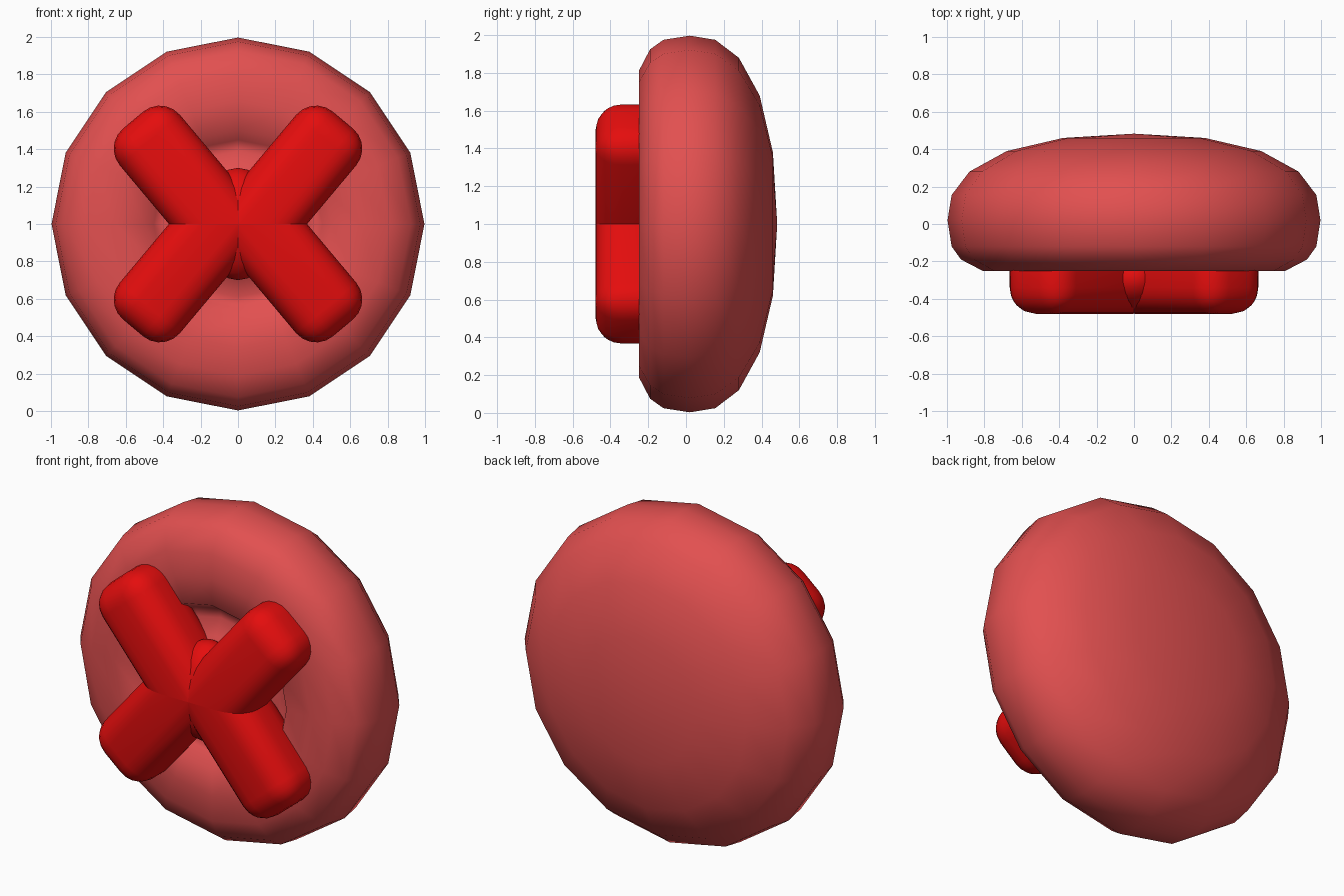
import bpy, bmesh, math
from mathutils import Matrix, Vector

if "Cube" in bpy.data.objects:
    bpy.data.objects.remove(bpy.data.objects["Cube"])


def material(name, rgb):
    m = bpy.data.materials.new(name)
    m.diffuse_color = (*rgb, 1)
    m.use_nodes = True
    m.node_tree.nodes["Principled BSDF"].inputs["Base Color"].default_value = m.diffuse_color
    return m


pale_red = material("pale red", (0.76, 0.08, 0.08))
bright_red = material("bright red", (0.78, 0.004, 0.004))


def add_object(name, bm, mat):
    bmesh.ops.recalc_face_normals(bm, faces=bm.faces)
    mesh = bpy.data.meshes.new(name)
    for f in bm.faces:
        f.smooth = True
    bm.to_mesh(mesh)
    bm.free()
    mesh.materials.append(mat)
    ob = bpy.data.objects.new(name, mesh)
    bpy.context.collection.objects.link(ob)
    return ob


# Domed disc: (radius, y) profile spun around the y axis in 16 sides
profile = [(0, -0.30), (0.18, -0.27), (0.30, -0.21), (0.39, -0.16), (0.45, -0.17),
           (0.50, -0.25), (0.66, -0.25), (0.81, -0.25), (0.925, -0.19), (0.975, -0.12),
           (0.997, 0.02), (0.975, 0.155), (0.88, 0.28), (0.68, 0.39), (0.38, 0.46), (0, 0.483)]
bm = bmesh.new()
verts = [bm.verts.new((r, y, 0)) for r, y in profile]
edges = [bm.edges.new(p) for p in zip(verts, verts[1:])]
bmesh.ops.spin(bm, geom=verts + edges, cent=(0, 0, 0), axis=(0, 1, 0),
               angle=math.tau, steps=16, use_duplicate=False)
bmesh.ops.remove_doubles(bm, verts=bm.verts, dist=0.0005)
bmesh.ops.translate(bm, verts=bm.verts, vec=(0, 0, 1))
add_object("disc", bm, pale_red)

# Four rounded arms of the cross, leaning 50 degrees from horizontal
TILT, LENGTH, HALF = math.radians(50), 0.725, 0.21
for sx, side in ((-1, "left"), (1, "right")):
    for sz, level in ((-1, "lower"), (1, "upper")):
        bm = bmesh.new()
        bmesh.ops.create_cube(bm, size=1)
        bmesh.ops.scale(bm, vec=(LENGTH + 0.25, 0.37, HALF * 2), verts=bm.verts)
        bmesh.ops.translate(bm, vec=((LENGTH - 0.25) / 2, -0.295, 0), verts=bm.verts)
        bmesh.ops.bevel(bm, geom=bm.edges[:], offset=0.14, segments=5,
                        profile=0.5, affect='EDGES')
        bmesh.ops.rotate(bm, cent=(0, 0, 0), matrix=Matrix.Rotation(-TILT, 3, 'Y'), verts=bm.verts)
        bmesh.ops.translate(bm, vec=(0.095, 0, 0), verts=bm.verts)
        # keep each arm on its own side of the horizontal seam
        bmesh.ops.bisect_plane(bm, geom=bm.verts[:] + bm.edges[:] + bm.faces[:],
                               plane_co=(0, 0, 0), plane_no=(0, 0, 1), clear_inner=True)
        for v in bm.verts:
            v.co = Vector((v.co.x * sx, v.co.y, 1 + v.co.z * sz))
        add_object(f"{level}_{side}_arm", bm, bright_red)

# Web filling the top and bottom notches of the cross
bm = bmesh.new()
bmesh.ops.create_uvsphere(bm, u_segments=20, v_segments=12, radius=1)
for v in bm.verts:
    v.co = Vector((v.co.x * 0.2, v.co.y * 0.18 - 0.29, 1 + v.co.z * 0.3))
add_object("cross_centre", bm, bright_red)

for ob in bpy.context.collection.objects:
    ob.select_set(ob.name != "disc")
    if ob.name != "disc":
        bpy.context.view_layer.objects.active = ob
bpy.ops.object.shade_smooth_by_angle(angle=math.radians(40))
